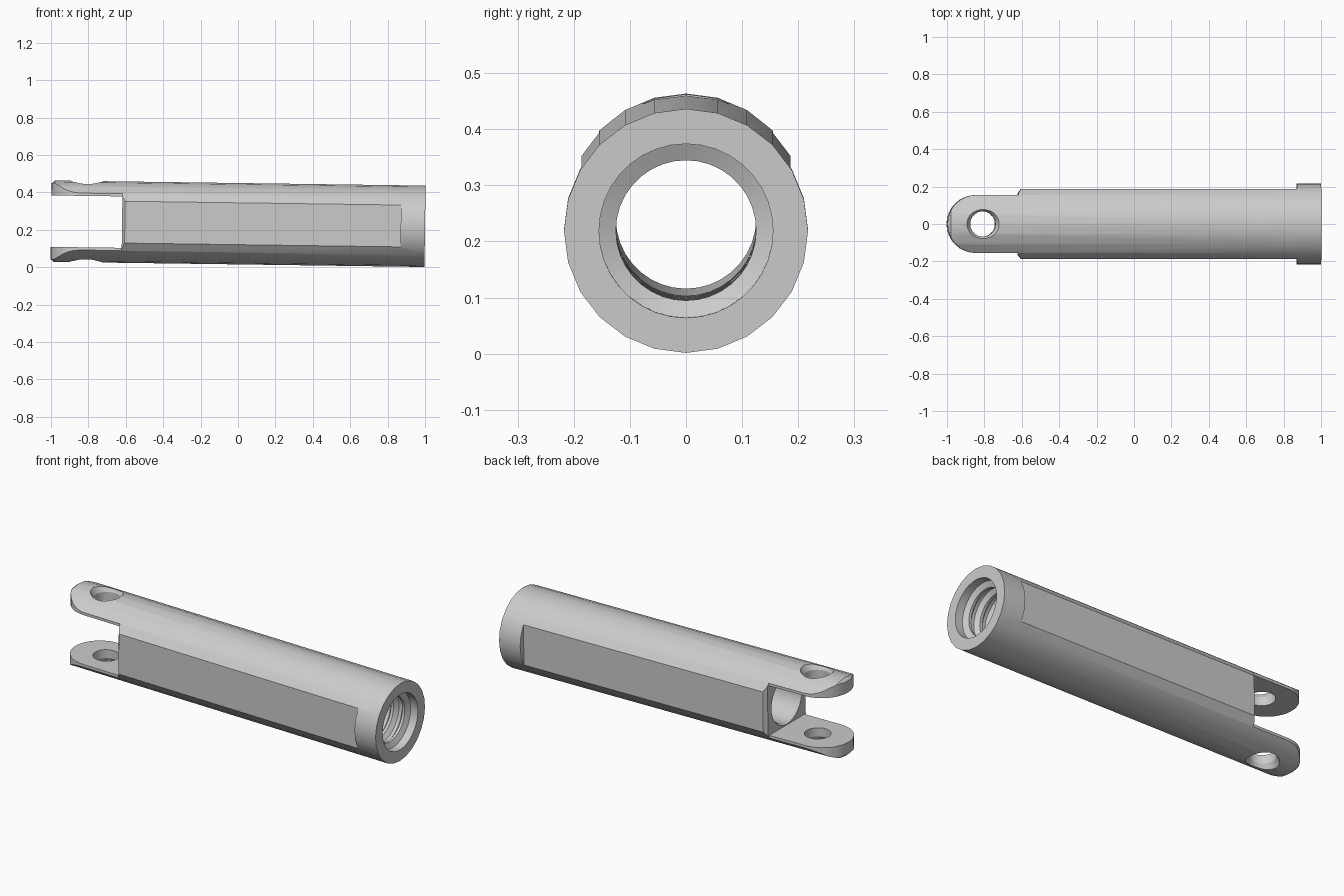
import bpy
import bmesh
import math
from mathutils import Matrix, Vector

if "Cube" in bpy.data.objects:
    bpy.data.objects.remove(bpy.data.objects["Cube"])

RADIUS = 0.2175
FLAT = 0.186       # half width across the side flats
FORK = 0.155       # half width of the fork arms
GAP = 0.1375       # half height of the fork slot
BODY_END = -0.62
TILT = 0.0137

metal = bpy.data.materials.new("light grey metal")
metal.use_nodes = True
grey = (0.6, 0.6, 0.6, 1)
metal.diffuse_color = grey
metal.node_tree.nodes["Principled BSDF"].inputs["Base Color"].default_value = grey


def finish(name, bm):
    bmesh.ops.recalc_face_normals(bm, faces=bm.faces)
    mesh = bpy.data.meshes.new(name)
    bm.to_mesh(mesh)
    bm.free()
    mesh.materials.append(metal)
    obj = bpy.data.objects.new(name, mesh)
    bpy.context.collection.objects.link(obj)
    return obj


def lathe(name, profile, sides, axis="X"):
    """Solid of revolution from (position along axis, radius) pairs."""
    bm = bmesh.new()
    rings = []
    for pos, r in profile:
        ring = []
        for i in range(sides):
            a = math.tau * i / sides
            c, s = r * math.cos(a), r * math.sin(a)
            ring.append(bm.verts.new((pos, c, s) if axis == "X" else (c, s, pos)))
        rings.append(ring)
    for a, b in zip(rings, rings[1:]):
        for i in range(sides):
            j = (i + 1) % sides
            bm.faces.new((a[i], a[j], b[j], b[i]))
    bm.faces.new(rings[0])
    bm.faces.new(rings[-1])
    return finish(name, bm)


def prism(name, outline, height):
    """Plan outline extruded symmetrically up and down."""
    bm = bmesh.new()
    face = bm.faces.new([bm.verts.new((x, y, -height)) for x, y in outline])
    out = bmesh.ops.extrude_face_region(bm, geom=[face])
    verts = [v for v in out["geom"] if isinstance(v, bmesh.types.BMVert)]
    bmesh.ops.translate(bm, verts=verts, vec=(0, 0, 2 * height))
    return finish(name, bm)


def box(name, centre, size):
    bm = bmesh.new()
    bmesh.ops.create_cube(bm, size=1, matrix=Matrix.Translation(centre) @ Matrix.Diagonal((*size, 1)))
    return finish(name, bm)


def carve(target, tool, operation="DIFFERENCE"):
    mod = target.modifiers.new(tool.name, "BOOLEAN")
    mod.operation = operation
    mod.solver = "EXACT"
    mod.object = tool
    bpy.context.view_layer.objects.active = target
    bpy.ops.object.modifier_apply(modifier=mod.name)
    bpy.data.objects.remove(tool)


# Round bar with a small chamfer at the fork tip
bar = lathe("threaded_fork_bar", [(-1, RADIUS - 0.015), (-0.982, RADIUS), (1, RADIUS)], 24)

# Plan outline: collar, side flats, narrower arms and rounded tip
side = [(1.1, -0.3), (0.87, -0.3), (0.87, -FLAT), (BODY_END + 0.015, -FLAT),
        (BODY_END, -FLAT + 0.02), (BODY_END, -FORK)]
tip = []
for i in range(17):
    a = -math.pi / 2 - math.pi * i / 16
    tip.append((-1 + FORK + FORK * math.cos(a), FORK * math.sin(a)))
outline = side + tip + [(x, -y) for x, y in reversed(side)]
carve(bar, prism("plan_outline", outline, 0.4), "INTERSECT")

# Slot between the two fork arms
carve(bar, box("fork_slot", Vector((BODY_END - 0.5, 0, 0)), (1, 1, 2 * GAP)))

# Pin hole through both arms, countersunk on the outside
half = [(0, 0.068), (0.185, 0.068), (0.215, 0.086), (0.3, 0.086)]
hole = [(-z, r) for z, r in reversed(half[1:])] + half[1:]
pin = lathe("pin_hole", hole, 32, "Z")
pin.data.transform(Matrix.Translation((-0.81, 0, 0)))
carve(bar, pin)

# Bore with a wide mouth and thread grooves
bore = [(1.1, 0.155), (0.955, 0.155), (0.94, 0.125)]
for i in range(9):
    x = 0.925 - 0.07 * i
    bore += [(x, 0.125), (x - 0.018, 0.148), (x - 0.036, 0.148), (x - 0.054, 0.125)]
bore += [(BODY_END + 0.015, 0.125), (BODY_END - 0.005, 0.136), (BODY_END - 0.03, 0.136)]
carve(bar, lathe("threaded_bore", bore, 36))

# Rest the bar at its slight tilt
bar.data.transform(Matrix.Translation((0, 0, 0.2325)) @ Matrix.Rotation(TILT, 4, "Y"))
bpy.ops.object.select_all(action="DESELECT")
bar.select_set(True)
bpy.context.view_layer.objects.active = bar
bpy.ops.object.shade_smooth_by_angle(angle=math.radians(25))
